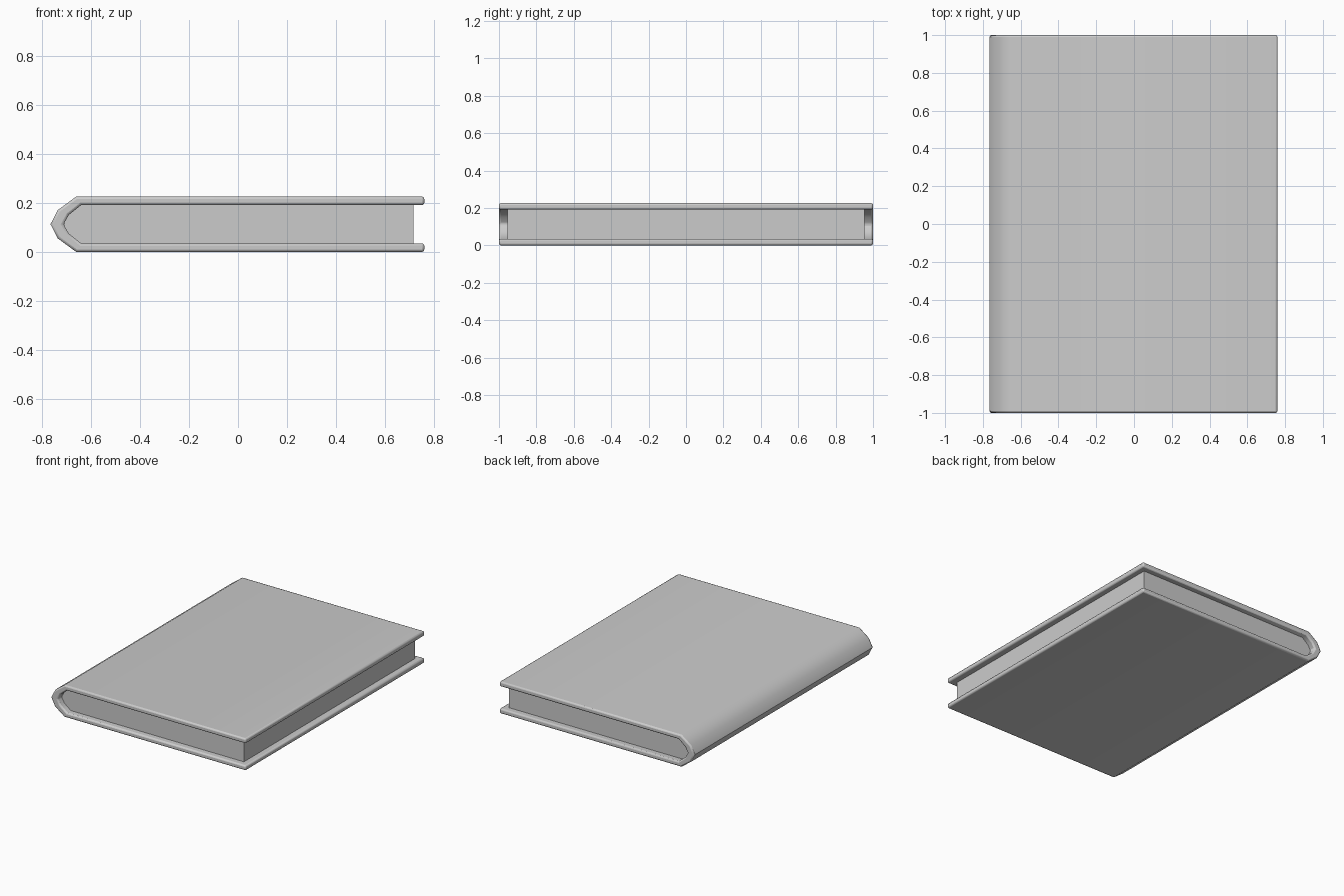
import bpy
import bmesh
import math

if "Cube" in bpy.data.objects:
    bpy.data.objects.remove(bpy.data.objects["Cube"], do_unlink=True)

MID = 0.113  # height of the middle of the book

grey = bpy.data.materials.new("plain grey")
grey.use_nodes = True
colour = (0.6, 0.6, 0.6, 1)
grey.diffuse_color = colour
grey.node_tree.nodes["Principled BSDF"].inputs["Base Color"].default_value = colour


def mirrored(upper):
    """Complete an upper half outline, ending on the middle line, with its mirror."""
    return upper + [(x, -z) for x, z in reversed(upper[:-1])]


def extrude_profile(name, outline, half_length, bevel):
    """Extrude an x-z outline along y and round its hard edges."""
    bm = bmesh.new()
    face = bm.faces.new([bm.verts.new((x, -half_length, MID + z)) for x, z in outline])
    sweep = bmesh.ops.extrude_face_region(bm, geom=[face])
    moved = [g for g in sweep["geom"] if isinstance(g, bmesh.types.BMVert)]
    bmesh.ops.translate(bm, vec=(0, 2 * half_length, 0), verts=moved)
    bmesh.ops.recalc_face_normals(bm, faces=bm.faces)
    mesh = bpy.data.meshes.new(name)
    bm.to_mesh(mesh)
    bm.free()
    mesh.materials.append(grey)
    obj = bpy.data.objects.new(name, mesh)
    bpy.context.collection.objects.link(obj)
    if bevel:
        mod = obj.modifiers.new("rounded edges", "BEVEL")
        mod.width = bevel
        mod.segments = 2
        mod.limit_method = "ANGLE"
        mod.angle_limit = math.radians(60)
    bpy.ops.object.select_all(action="DESELECT")
    obj.select_set(True)
    bpy.context.view_layer.objects.active = obj
    bpy.ops.object.shade_smooth_by_angle(angle=math.radians(50))
    return obj


# Cover: two boards joined by a faceted, rounded spine
outer = mirrored([(0.76, 0.113), (-0.66, 0.113), (-0.735, 0.058), (-0.765, 0)])
inner = mirrored([(0.76, 0.078), (-0.64, 0.078), (-0.69, 0.038), (-0.712, 0)])
extrude_profile("cover", outer + inner[::-1], 1.0, 0.01)

# Page block: set back from the cover edges and following the spine
pages = mirrored([(0.715, 0.079), (-0.64, 0.079), (-0.69, 0.038), (-0.712, 0)])
extrude_profile("pages", pages, 0.955, 0)
